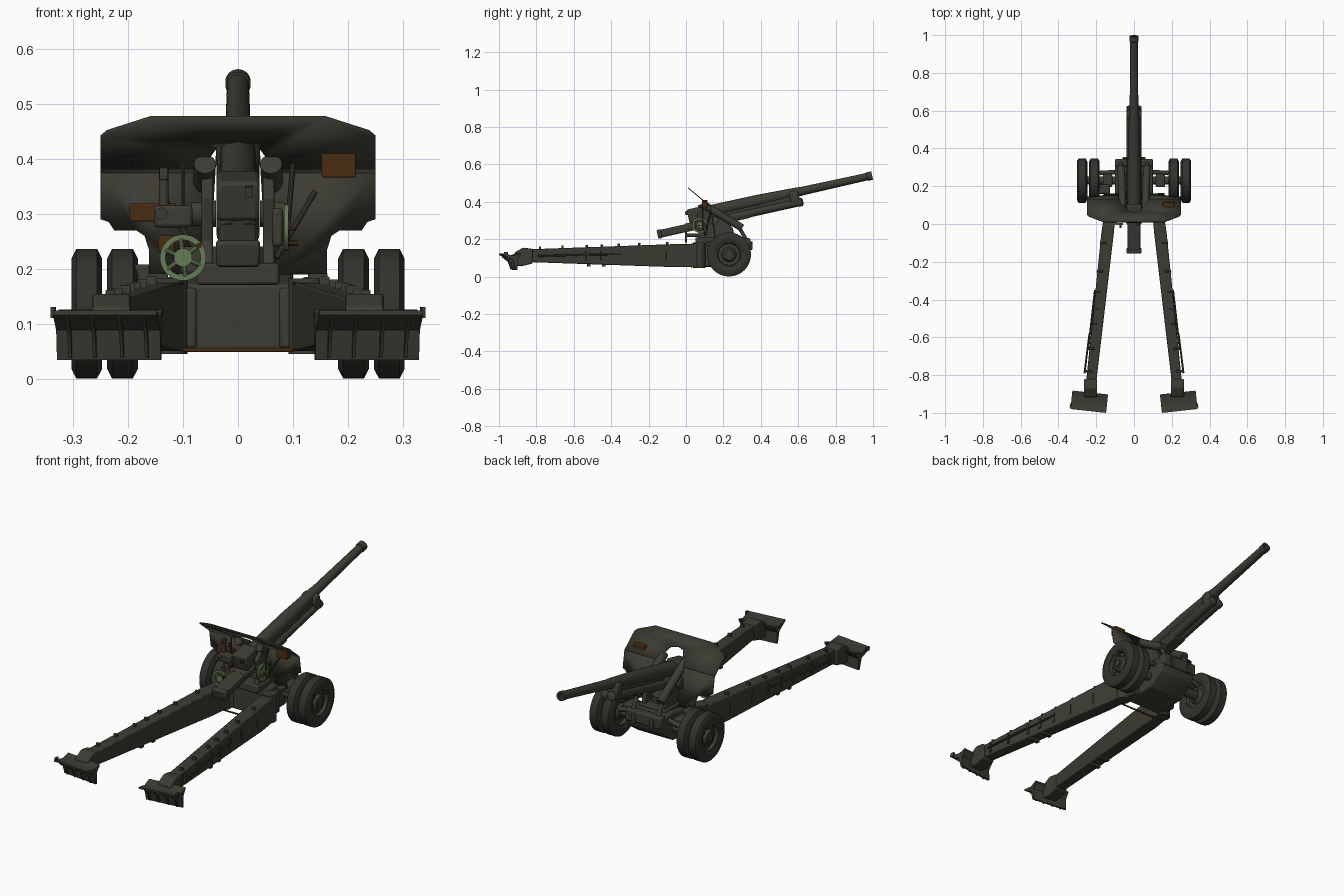
import bpy, bmesh, math
from mathutils import Vector, Matrix


def material(name, rgb):
    m = bpy.data.materials.new(name)
    m.diffuse_color = (*rgb, 1)
    return m


OLIVE = material("olive paint", (0.046, 0.044, 0.033))
RUBBER = material("tyre rubber", (0.032, 0.032, 0.026))
GREEN = material("pale green", (0.13, 0.2, 0.095))
BROWN = material("brown leather", (0.065, 0.026, 0.006))
BLACK = material("bore black", (0.008, 0.008, 0.007))


def finish(name, bm, mat, bevel=0.0):
    bmesh.ops.recalc_face_normals(bm, faces=bm.faces)
    me = bpy.data.meshes.new(name)
    bm.to_mesh(me)
    bm.free()
    me.materials.append(mat)
    me.shade_smooth()
    me.set_sharp_from_angle(angle=math.radians(35))
    ob = bpy.data.objects.new(name, me)
    bpy.context.collection.objects.link(ob)
    if bevel:
        b = ob.modifiers.new("bevel", 'BEVEL')
        b.width, b.segments, b.limit_method = bevel, 2, 'ANGLE'
    return ob


def box(name, c, size, mat=OLIVE, rot=(0, 0, 0), bevel=0.0):
    bm = bmesh.new()
    bmesh.ops.create_cube(bm, size=1, matrix=Matrix.Diagonal((*size, 1)))
    ob = finish(name, bm, mat, bevel)
    ob.location, ob.rotation_euler = c, rot
    return ob


def lathe(name, prof, origin, direction, mat=OLIVE, n=32, closed=False):
    """Spin (along, radius) points about an axis."""
    bm = bmesh.new()
    q = Vector((0, 0, 1)).rotation_difference(Vector(direction).normalized())
    rings = []
    for t, r in prof:
        k = n if r > 0 else 1
        rings.append([bm.verts.new(Vector(origin) + q @ Vector(
            (r * math.cos(i * math.tau / n), r * math.sin(i * math.tau / n), t))) for i in range(k)])
    pairs = list(zip(rings, rings[1:])) + ([(rings[-1], rings[0])] if closed else [])
    for a, b in pairs:
        for i in range(n):
            vs = [a[i % len(a)], a[(i + 1) % len(a)], b[(i + 1) % len(b)], b[i % len(b)]]
            vs = list(dict.fromkeys(vs))
            if len(vs) > 2:
                bm.faces.new(vs)
    return finish(name, bm, mat)


def rod(name, p, q, r, mat=OLIVE, n=20):
    d = Vector(q) - Vector(p)
    return lathe(name, [(0, 0), (0, r), (d.length, r), (d.length, 0)], p, d, mat, n)


def prism(name, prof, x0, x1, mat=OLIVE, bevel=0.0):
    """Extrude a (y, z) outline along x."""
    bm = bmesh.new()
    a, b = ([bm.verts.new((x, y, z)) for y, z in prof] for x in (x0, x1))
    bm.faces.new(a)
    bm.faces.new(b)
    for i in range(len(a)):
        j = (i + 1) % len(a)
        bm.faces.new((a[i], a[j], b[j], b[i]))
    return finish(name, bm, mat, bevel)


def loft(name, sections, mat=OLIVE, bevel=0.0):
    """Box sections (y, centre x, half width, low z, high z)."""
    bm = bmesh.new()
    rings = [[bm.verts.new((cx + sx * w, y, z)) for sx, z in ((-1, lo), (1, lo), (1, hi), (-1, hi))]
             for y, cx, w, lo, hi in sections]
    bm.faces.new(rings[0])
    bm.faces.new(rings[-1])
    for a, b in zip(rings, rings[1:]):
        for i in range(4):
            j = (i + 1) % 4
            bm.faces.new((a[i], a[j], b[j], b[i]))
    return finish(name, bm, mat, bevel)


# Gun tube: every part lies along one tilted axis
SLOPE = 0.222
AXIS = Vector((0, 1, SLOPE)).normalized()
TILT = math.atan(SLOPE)


def on_axis(y, drop=0.0, x=0.0):
    return Vector((x, y, 0.54 - SLOPE * (0.995 - y) - drop))


L = (on_axis(0.995) - on_axis(0.04)).length
lathe("barrel", [(0, 0), (0, 0.034), (0.35, 0.033), (0.56, 0.026), (0.6, 0.023), (L - 0.03, 0.02),
                 (L - 0.028, 0.023), (L, 0.023), (L, 0.014), (L - 0.06, 0.014)], on_axis(0.04), AXIS)
lathe("bore", [(0, 0.0139), (0.004, 0)], on_axis(0.95), AXIS, BLACK)
box("breech_block", on_axis(0.06), (0.078, 0.1, 0.074), rot=(TILT, 0, 0), bevel=0.008)
box("breech_handle", on_axis(0.01, -0.02, 0.02), (0.012, 0.03, 0.02), rot=(TILT, 0, 0))
box("cradle", on_axis(0.1, 0.06), (0.07, 0.5, 0.042), rot=(TILT, 0, 0), bevel=0.008)
box("cradle_end", on_axis(-0.142, 0.06), (0.08, 0.022, 0.048), rot=(TILT, 0, 0), bevel=0.006)
box("cradle_rail", on_axis(0.4, 0.03), (0.05, 0.4, 0.03), rot=(TILT, 0, 0), bevel=0.005)
for s in (-1, 1):
    rod("recoil_cylinder", on_axis(0.0, 0.057, s * 0.018), on_axis(0.615, 0.057, s * 0.018), 0.021)
    lathe("recoil_cap", [(0, 0), (0, 0.023), (0.02, 0.023), (0.027, 0.012), (0.027, 0)],
          on_axis(0.6, 0.057, s * 0.018), AXIS)
box("front_collar", on_axis(0.58, 0.026), (0.08, 0.05, 0.07), rot=(TILT, 0, 0), bevel=0.012)

# Upper carriage: cheeks, trunnions, balancing cylinders
cheek = [(0.05, 0.18), (0.27, 0.18), (0.25, 0.26), (0.17, 0.35), (0.11, 0.38), (0.06, 0.33), (0.08, 0.25)]
for s in (-1, 1):
    prism("carriage_cheek", cheek, s * 0.045, s * 0.066, bevel=0.004)
    rod("trunnion", (s * 0.04, 0.15, 0.3), (s * 0.085, 0.15, 0.3), 0.024)
    rod("balance_cylinder", (s * 0.06, 0.085, 0.39), (s * 0.068, 0.3, 0.26), 0.02)
    rod("balance_rod", (s * 0.068, 0.28, 0.27), (s * 0.07, 0.32, 0.2), 0.01)
box("turntable", (0, 0.16, 0.19), (0.15, 0.22, 0.04), bevel=0.006)
rod("pivot", (0, 0.17, 0.16), (0, 0.17, 0.24), 0.06)

# Lower carriage
body = [(0.07, 0.05), (0.24, 0.055), (0.32, 0.11), (0.335, 0.15), (0.33, 0.19), (0.25, 0.2), (0.07, 0.172)]
prism("lower_carriage", body, -0.1, 0.1, bevel=0.008)
box("front_crossbeam", (0, 0.325, 0.175), (0.2, 0.04, 0.06), bevel=0.008)
for x in (-0.05, 0.05):
    box("front_bracket", (x, 0.345, 0.165), (0.02, 0.02, 0.045), bevel=0.003)
rod("cross_rod", (-0.1, 0.03, 0.052), (0.1, 0.03, 0.052), 0.004, BROWN)
box("stowage_block", (-0.165, 0.185, 0.19), (0.075, 0.05, 0.035), bevel=0.006)

# Double wheels, their arms, trails and spades
tyre = [(-0.014, 0.066), (-0.022, 0.068), (-0.028, 0.08), (-0.028, 0.1), (-0.019, 0.1175),
        (0.019, 0.1175), (0.028, 0.1), (0.028, 0.08), (0.022, 0.068), (0.014, 0.066)]
rim = [(-0.02, 0), (-0.02, 0.03), (-0.005, 0.04), (-0.005, 0.058), (-0.021, 0.062), (-0.021, 0.07),
       (0.021, 0.07), (0.021, 0.062), (0.005, 0.058), (0.005, 0.04), (0.02, 0.03), (0.02, 0)]
tilted = math.radians(6.2)
for s in (-1, 1):
    for x in (0.21, 0.275):
        lathe("tyre", tyre, (s * x, 0.23, 0.118), (s, 0, 0), RUBBER, 40, True)
        lathe("wheel_rim", rim, (s * x, 0.23, 0.118), (s, 0, 0))
    lathe("hub", [(0, 0), (0, 0.022), (0.02, 0.018), (0.02, 0)], (s * 0.28, 0.23, 0.118), (s, 0, 0))
    for k in range(8):
        a = k * math.tau / 8
        y, z = 0.23 + 0.046 * math.cos(a), 0.118 + 0.046 * math.sin(a)
        rod("wheel_nut", (s * 0.278, y, z), (s * 0.287, y, z), 0.005, n=6)
    rod("axle", (s * 0.09, 0.23, 0.118), (s * 0.28, 0.23, 0.118), 0.022)
    rod("suspension_arm", (s * 0.09, 0.275, 0.17), (s * 0.18, 0.27, 0.15), 0.012)
    box("axle_bracket", (s * 0.14, 0.23, 0.16), (0.05, 0.07, 0.05), bevel=0.008)
    rod("trail_hinge", (s * 0.125, 0.07, 0.045), (s * 0.125, 0.07, 0.182), 0.033)
    box("hinge_arm", (s * 0.1, 0.11, 0.11), (0.05, 0.09, 0.11), bevel=0.006)

    loft("trail", [(0.06, s * 0.127, 0.03, 0.05, 0.176), (-0.05, s * 0.14, 0.033, 0.05, 0.174),
                   (-0.83, s * 0.226, 0.027, 0.077, 0.146)], bevel=0.004)
    prism("trail_foot", [(-0.82, 0.07), (-0.82, 0.148), (-0.87, 0.155), (-0.915, 0.13),
                         (-0.925, 0.06), (-0.88, 0.055)], s * 0.195, s * 0.265, bevel=0.006)
    # Fittings along the trail: straps, hooks and a tool rod
    for y in (-0.1, -0.25, -0.36, -0.45, -0.53, -0.66, -0.78):
        cx = s * (0.14 + (-0.05 - y) * 0.11)
        top = 0.174 - (-0.05 - y) * 0.036
        box("trail_hook", (cx + s * 0.012, y, top + 0.004), (0.018, 0.012, 0.018), bevel=0.002)
        box("trail_strap", (cx + s * 0.031, y, 0.112), (0.008, 0.012, 0.05), rot=(0, 0, s * tilted))
    rod("tool_rod", (s * 0.236, -0.58, 0.115), (s * 0.262, -0.79, 0.11), 0.005, n=10)
    rod("aiming_stake", (s * 0.207, -0.35, 0.12), (s * 0.242, -0.66, 0.115), 0.005, n=10)
    for y in (-0.44, -0.52):
        box("carry_handle", (s * (0.14 + (-0.05 - y) * 0.11), y, 0.06), (0.05, 0.02, 0.012))

    # Spade: bent plate with stiffening ribs, turned with the trail
    spade = [(-0.048, 0.124), (-0.048, 0.116), (0.008, 0.088), (0.022, 0.034), (0.032, 0.034),
             (0.03, 0.09), (0.05, 0.118), (0.05, 0.126), (0.01, 0.112)]
    rib = [(-0.046, 0.118), (-0.03, 0.1), (-0.004, 0.08), (0.012, 0.037), (0.025, 0.037), (0.012, 0.1)]
    parts = [prism("spade", spade, -0.095, 0.095)]
    parts += [prism("spade_rib", rib, x - 0.003, x + 0.003) for x in (-0.07, -0.025, 0.025, 0.07)]
    parts += [prism("spade_hook", [(-0.04, 0.11), (-0.04, 0.13), (-0.02, 0.13), (-0.02, 0.11)],
                    s * 0.092, s * 0.1)]
    for p in parts:
        p.location, p.rotation_euler = (s * 0.237, -0.942, 0), (0, 0, s * tilted)

# Shield: leaning upper plate and upright lower plate, mirrored
def shield_y(z):
    return 0.01 + (0.475 - z) * 1.2 if z >= 0.375 else 0.13 + (0.375 - z) * 0.16


def plate(name, outline):
    bm = bmesh.new()
    bm.faces.new([bm.verts.new((x, shield_y(z), z)) for x, z in outline])
    ob = finish(name, bm, OLIVE)
    ob.modifiers.new("mirror", 'MIRROR').use_clip = True
    m = ob.modifiers.new("thickness", 'SOLIDIFY')
    m.thickness, m.offset = 0.005, 0


plate("upper_shield", [(0, 0.475), (0.16, 0.475), (0.238, 0.45), (0.25, 0.44), (0.25, 0.375),
                       (0.05, 0.375), (0.05, 0.405), (0.035, 0.425), (0, 0.432)])
plate("lower_shield", [(0.05, 0.375), (0.25, 0.375), (0.25, 0.29), (0.235, 0.285), (0.225, 0.27),
                       (0.185, 0.27), (0.17, 0.26), (0.162, 0.235), (0.162, 0.19), (0.07, 0.19)])
for s in (-1, 1):
    rod("shield_brace", (s * 0.07, 0.1, 0.22), (s * 0.14, 0.13, 0.34), 0.005, n=10)
    box("shield_foot", (s * 0.145, 0.14, 0.185), (0.035, 0.05, 0.012))

# Leather cases
for c, size in (((0.183, 0.1, 0.388), (0.062, 0.03, 0.045)), ((-0.155, 0.122, 0.302), (0.085, 0.025, 0.033)),
                ((-0.13, 0.13, 0.245), (0.03, 0.02, 0.03)), ((0.097, 0.07, 0.272), (0.016, 0.012, 0.006))):
    box("leather_case", c, size, BROWN, bevel=0.003)

# Sight and aiming gear
box("sight_body", (-0.118, 0.08, 0.295), (0.07, 0.045, 0.04), bevel=0.006)
rod("sight_column", (-0.135, 0.08, 0.28), (-0.135, 0.08, 0.385), 0.009)
box("sight_head", (-0.135, 0.08, 0.372), (0.016, 0.03, 0.022), bevel=0.003)
rod("sight_eyepiece", (-0.14, 0.03, 0.3), (-0.14, 0.08, 0.3), 0.011)
rod("sight_post", (-0.1, 0.09, 0.3), (-0.1, 0.09, 0.395), 0.004, n=10)
rod("elevation_post", (0.088, 0.09, 0.25), (0.1, 0.09, 0.39), 0.005, n=10)
box("elevation_gearbox", (0.072, 0.08, 0.275), (0.02, 0.06, 0.07), bevel=0.006)
rod("traverse_shaft", (-0.1, 0.0, 0.22), (-0.1, 0.13, 0.22), 0.009)
box("traverse_gearbox", (-0.085, 0.1, 0.215), (0.04, 0.05, 0.05), bevel=0.006)


# Handwheels: rim, hub and broad spokes
def handwheel(name, centre, axis, side, r):
    axis, side, c = Vector(axis), Vector(side), Vector(centre)
    lathe(name + "_rim", [(-0.004, r), (0.004, r), (0.004, r * 0.76), (-0.004, r * 0.76)],
          c, axis, GREEN, 32, True)
    rod(name + "_hub", c - axis * 0.005, c + axis * 0.005, r * 0.4, GREEN)
    for k in range(6):
        d = Matrix.Rotation(k * math.tau / 6, 3, axis) @ side
        rod(name + "_spoke", c + d * r * 0.3, c + d * r * 0.85, r * 0.11, GREEN, 10)
    rod(name + "_grip", c + side * r * 0.85, c + side * r * 0.85 + axis * 0.02, 0.005, BROWN, 10)


handwheel("traverse_wheel", (-0.1, 0.0, 0.22), (0, -1, 0), (0.8, 0, 0.6), 0.042)
handwheel("elevation_wheel", (0.088, 0.075, 0.275), (1, 0, 0), (0, 0.6, -0.8), 0.042)
